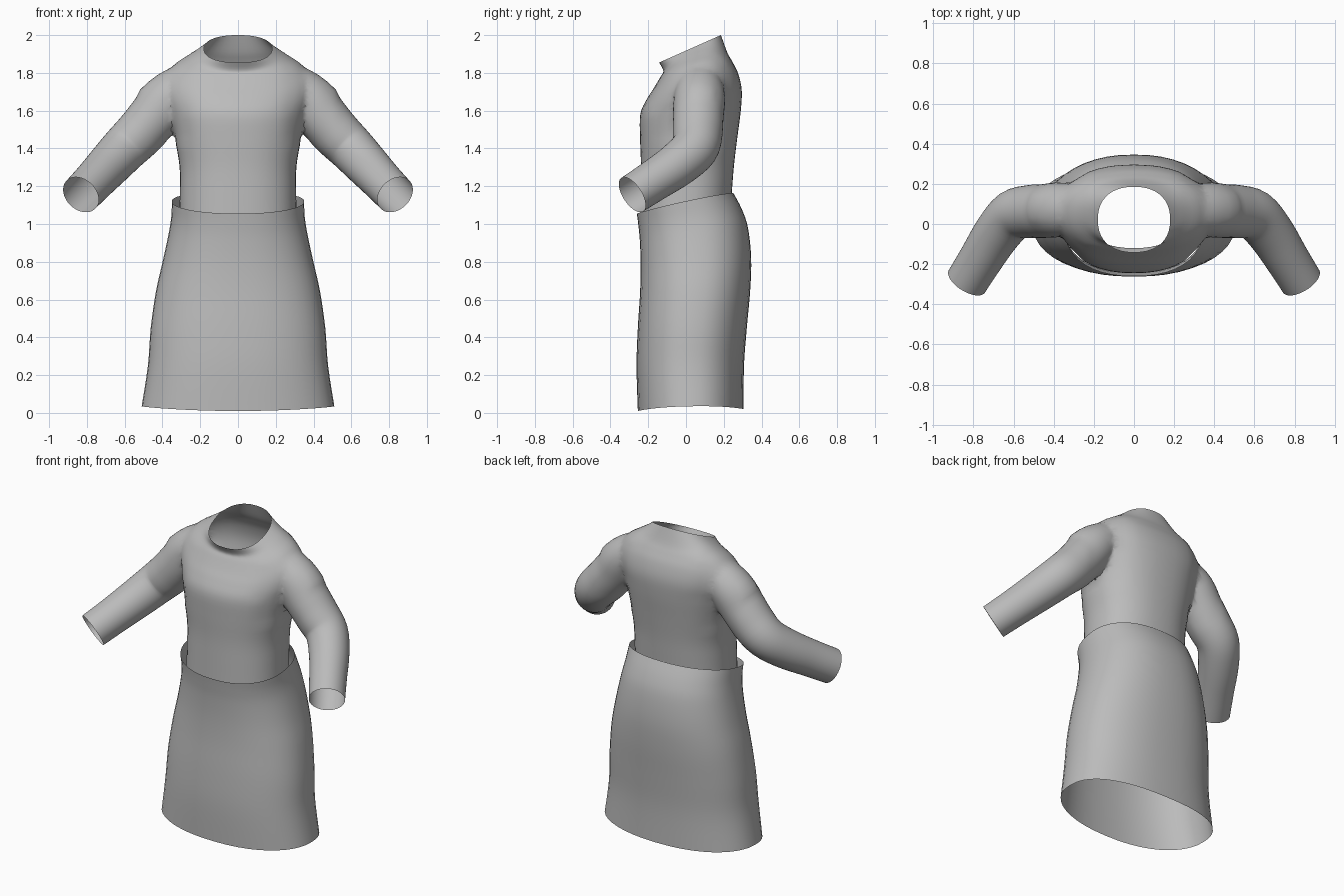
import bpy, bmesh
from math import sin, cos, pi, copysign
from mathutils import Vector

SEGS = 44

cube = bpy.data.objects.get("Cube")
if cube:
    bpy.data.objects.remove(cube, do_unlink=True)

cloth = bpy.data.materials.new("grey cloth")
cloth.use_nodes = True
cloth.diffuse_color = (0.5, 0.5, 0.5, 1)
cloth.node_tree.nodes["Principled BSDF"].inputs["Base Color"].default_value = (0.5, 0.5, 0.5, 1)


def smooth_rows(rows, steps=4):
    """Catmull-Rom interpolation of ring parameters."""
    out = []
    last = len(rows) - 1
    for i in range(last):
        quad = zip(rows[max(i - 1, 0)], rows[i], rows[i + 1], rows[min(i + 2, last)])
        quad = list(quad)
        for s in range(steps):
            t = s / steps
            out.append([0.5 * (2 * b + (c - a) * t + (2 * a - 5 * b + 4 * c - d) * t * t
                               + (3 * b - a - 3 * c + d) * t ** 3) for a, b, c, d in quad])
    return out + [rows[-1]]


def loft(name, rings, capped):
    """Skin a list of point rings into an object."""
    bm = bmesh.new()
    loops = [[bm.verts.new(p) for p in ring] for ring in rings]
    for low, high in zip(loops, loops[1:]):
        for i in range(SEGS):
            j = (i + 1) % SEGS
            bm.faces.new((low[i], low[j], high[j], high[i]))
    if capped:
        bm.faces.new(loops[0])
        bm.faces.new(loops[-1])
    bmesh.ops.recalc_face_normals(bm, faces=bm.faces)
    mesh = bpy.data.meshes.new(name)
    bm.to_mesh(mesh)
    bm.free()
    mesh.materials.append(cloth)
    obj = bpy.data.objects.new(name, mesh)
    bpy.context.collection.objects.link(obj)
    return obj


def body_rings(rows, power):
    """Rounded sections: front z, back z, half width, front y, back y, side lift."""
    rings = []
    for zf, zb, rx, yf, yb, lift in smooth_rows(rows):
        ring = []
        for i in range(SEGS):
            a = 2 * pi * i / SEGS
            c, s = [copysign(abs(v) ** (2 / power), v) for v in (cos(a), sin(a))]
            ring.append(((rx * c), (yf + yb) / 2 + s * (yb - yf) / 2,
                         (zf + zb) / 2 + s * (zb - zf) / 2 + lift * c * c))
        rings.append(ring)
    return rings


def sleeve_rings(rows, side):
    """Round sections square to the sleeve path: x, y, z, radius."""
    rows = smooth_rows(rows)
    pts = [Vector((side * r[0], r[1], r[2])) for r in rows]
    rings = []
    for i, p in enumerate(pts):
        t = (pts[min(i + 1, len(pts) - 1)] - pts[max(i - 1, 0)]).normalized()
        u = t.cross(Vector((0, 1, 0))).normalized()
        v = t.cross(u)
        rings.append([p + rows[i][3] * (u * cos(2 * pi * k / SEGS) + v * sin(2 * pi * k / SEGS))
                      for k in range(SEGS)])
    return rings


def shade(obj):
    bpy.ops.object.select_all(action='DESELECT')
    obj.select_set(True)
    bpy.context.view_layer.objects.active = obj
    bpy.ops.object.shade_smooth_by_angle(angle=1.0)


# Skirt: open tube with a tilted waistband
skirt = loft("skirt", body_rings([
    (0.01, 0.02, 0.51, -0.255, 0.305, 0.02),
    (0.25, 0.25, 0.477, -0.262, 0.307, 0),
    (0.45, 0.45, 0.462, -0.255, 0.322, 0),
    (0.64, 0.65, 0.434, -0.243, 0.34, 0),
    (0.79, 0.82, 0.398, -0.24, 0.345, 0),
    (0.92, 0.98, 0.367, -0.245, 0.328, 0),
    (1.0, 1.08, 0.353, -0.253, 0.295, 0),
    (1.055, 1.165, 0.35, -0.26, 0.25, 0.01)], 2.3), False)

# Shirt body, from below the waist up to the collar
shirt = loft("shirt", body_rings([
    (0.99, 1.07, 0.31, -0.243, 0.235, 0),
    (1.15, 1.2, 0.308, -0.24, 0.245, 0),
    (1.3, 1.32, 0.31, -0.238, 0.255, 0),
    (1.45, 1.46, 0.335, -0.243, 0.272, 0),
    (1.58, 1.6, 0.36, -0.242, 0.29, 0),
    (1.66, 1.71, 0.385, -0.208, 0.295, 0),
    (1.72, 1.8, 0.385, -0.17, 0.275, 0.01),
    (1.78, 1.86, 0.34, -0.135, 0.245, 0.025),
    (1.81, 1.91, 0.25, -0.12, 0.218, 0.035),
    (1.855, 2.0, 0.18, -0.142, 0.185, 0)], 2.3), True)

# Sleeves, merged into the shirt
sleeve_path = [
    (0.2, 0.08, 1.74, 0.08),
    (0.355, 0.075, 1.69, 0.135),
    (0.435, 0.065, 1.58, 0.136),
    (0.515, 0.062, 1.485, 0.132),
    (0.6, 0.045, 1.4, 0.125),
    (0.68, -0.045, 1.315, 0.118),
    (0.76, -0.17, 1.23, 0.11),
    (0.832, -0.285, 1.155, 0.106)]
sleeves = []
for side, label in ((1, "left"), (-1, "right")):
    sleeve = loft(label + "_sleeve", sleeve_rings(sleeve_path, side), True)
    union = shirt.modifiers.new(label, 'BOOLEAN')
    union.operation = 'UNION'
    union.solver = 'EXACT'
    union.object = sleeve
    sleeves.append(sleeve)
bpy.context.view_layer.update()
merged = bpy.data.meshes.new_from_object(
    shirt.evaluated_get(bpy.context.evaluated_depsgraph_get()))
shirt.modifiers.clear()
shirt.data = merged
for sleeve in sleeves:
    bpy.data.objects.remove(sleeve, do_unlink=True)

# Open the neck, waist and cuffs, then soften the shoulder joins
bm = bmesh.new()
bm.from_mesh(merged)
caps = [f for f in bm.faces if len(f.verts) >= SEGS - 4]
bmesh.ops.delete(bm, geom=caps, context='FACES')
joins = [v for v in bm.verts if 0.25 < abs(v.co.x) < 0.5 and v.co.z > 1.42]
for _ in range(6):
    bmesh.ops.smooth_vert(bm, verts=joins, factor=0.5,
                          use_axis_x=True, use_axis_y=True, use_axis_z=True)
bm.to_mesh(merged)
bm.free()

for obj in (skirt, shirt):
    shade(obj)
